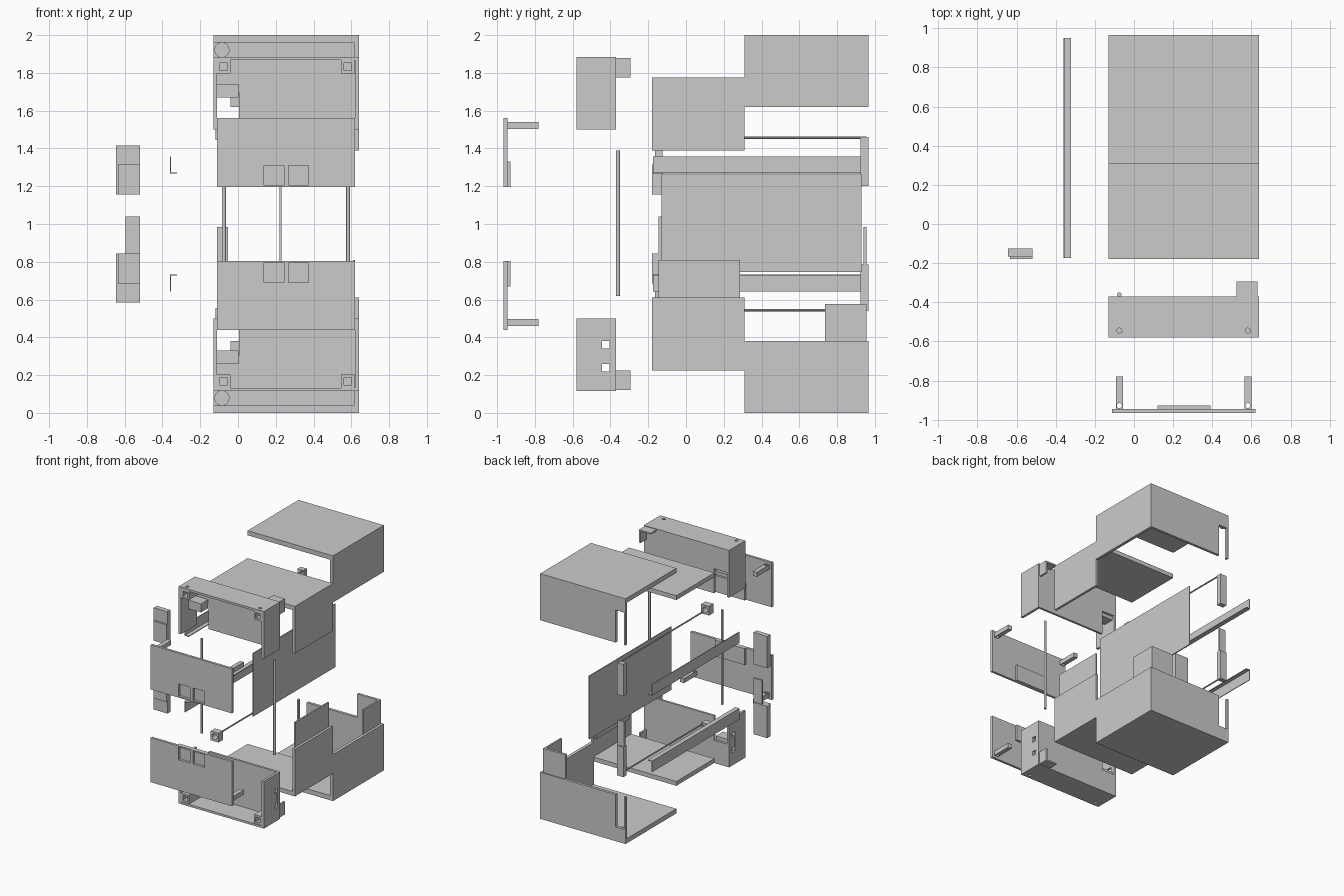
import bpy, bmesh
from mathutils import Vector

if "Cube" in bpy.data.objects:
    bpy.data.objects.remove(bpy.data.objects["Cube"])


def mesh_object(name, bm):
    me = bpy.data.meshes.new(name)
    bmesh.ops.recalc_face_normals(bm, faces=bm.faces)
    bm.to_mesh(me)
    bm.free()
    ob = bpy.data.objects.new(name, me)
    bpy.context.collection.objects.link(ob)
    return ob


def boxes(name, *specs, low=False):
    """Object of boxes (x0,x1,y0,y1,z0,z1); low flips it to the lower half."""
    bm = bmesh.new()
    for x0, x1, y0, y1, z0, z1 in specs:
        if low:
            z0, z1 = 2 - z1, 2 - z0
        c = Vector(((x0 + x1) / 2, (y0 + y1) / 2, (z0 + z1) / 2))
        s = (x1 - x0, y1 - y0, z1 - z0)
        new = bmesh.ops.create_cube(bm, size=1)["verts"]
        for v in new:
            v.co = Vector(a * b for a, b in zip(v.co, s)) + c
    return mesh_object(name, bm)


def cylinder(name, r, p0, p1, low=False, seg=20):
    p0, p1 = Vector(p0), Vector(p1)
    if low:
        p0.z, p1.z = 2 - p0.z, 2 - p1.z
    d = p1 - p0
    bm = bmesh.new()
    bmesh.ops.create_cone(bm, cap_ends=True, segments=seg, radius1=r, radius2=r, depth=d.length)
    bm.transform(d.to_track_quat('Z', 'Y').to_matrix().to_4x4())
    bmesh.ops.translate(bm, verts=bm.verts, vec=(p0 + p1) / 2)
    return mesh_object(name, bm)


def cut(ob, *cutters):
    for c in cutters:
        m = ob.modifiers.new("cut", 'BOOLEAN')
        m.operation, m.object, m.solver = 'DIFFERENCE', c, 'EXACT'
        m.use_self = True
        c.hide_render = True
        bpy.context.view_layer.objects.active = ob
        bpy.ops.object.modifier_apply(modifier=m.name)
        bpy.data.objects.remove(c)


L, R = -0.13, 0.64      # outer case sides
PEGS = (-0.075, 0.582)  # peg centres in x

for low in (False, True):
    n = "lower_" if low else "upper_"

    # rear shell: slab, right wall, back wall with a latch slot
    boxes(n + "rear_slab", (L, R, .31, .965, 1.962, 2), low=low)
    boxes(n + "rear_side_wall", (.615, R, .31, .965, 1.62, 1.962), low=low)
    back = boxes(n + "rear_back_wall", (L, .615, .943, .965, 1.62, 1.962), low=low)
    cut(back, boxes("slot", (-.115, -.04, .9, 1, 1.6, 1.885), low=low))
    cylinder(n + "rear_pivot", .04, (-.085, .935, 1.922), (-.085, .944, 1.922), low)

    # middle shell
    boxes(n + "middle_slab", (L, R, -.18, .31, 1.74, 1.775), low=low)
    boxes(n + "middle_side_wall", (.62, R, -.18, .31, 1.39, 1.74), low=low)

    # front shell: slab, two sides, back wall with window
    slab = boxes(n + "front_slab", (L, R, -.58, -.37, 1.868, 1.885), low=low)
    for x in PEGS:
        cut(slab, cylinder("hole", .013, (x, -.545, 1.8), (x, -.545, 1.95), low))
    for side, x0 in (("left", L), ("right", .62)):
        wall = boxes(n + "front_wall_" + side, (x0, x0 + .02, -.58, -.37, 1.5, 1.868), low=low)
        if low:  # finger slot with a button
            cut(wall, boxes("slot", (x0 - .1, x0 + .1, -.445, -.405, 1.62, 1.78), low=True))
            boxes("side_button_" + side, (x0 + .004, x0 + .016, -.445, -.405, 1.66, 1.74), low=True)
    boxes(n + "front_back_wall",
          (.005, .62, -.388, -.37, 1.5, 1.868),
          (-.11, .005, -.388, -.37, 1.7, 1.868), low=low)
    boxes(n + "window_block", (-.11, .003, -.48, -.388, 1.67, 1.74), low=low)
    boxes(n + "corner_bracket",
          (.525, .63, -.37, -.295, 1.868, 1.88),
          (.616, .63, -.37, -.295, 1.775, 1.868), low=low)

    # square sockets that receive the panel pegs
    for i, x in enumerate(PEGS):
        z = 1.832
        s = boxes(n + "peg_socket_%d" % i, (x - .036, x + .036, -.575, -.388, z - .036, z + .036), low=low)
        cut(s, boxes("bore", (x - .02, x + .02, -.6, -.41, z - .02, z + .02), low=low))

    # front panel with two recessed squares, backing plate and pegs
    panel = boxes(n + "front_panel", (-.112, .62, -.965, -.945, 1.197, 1.56), low=low)
    cut(panel,
        boxes("recess", (.137, .243, -1, -.9, 1.207, 1.31), low=low),
        boxes("recess", (.268, .372, -1, -.9, 1.207, 1.31), low=low))
    boxes(n + "panel_backing", (.12, .39, -.945, -.928, 1.197, 1.33), low=low)
    for i, x in enumerate(PEGS):
        peg = boxes(n + "panel_peg_%d" % i, (x - .018, x + .018, -.945, -.78, 1.503, 1.54), low=low)
        cut(peg, cylinder("hole", .013, (x, -.928, 1.4), (x, -.928, 1.6), low))

    # angle rail
    z0 = 1.267
    boxes(n + "angle_rail",
          (-.36, -.354, -.175, .95, z0, 1.357),
          (-.354, -.322, -.175, .95, z0, z0 + .006), low=low)

    # tie rod with drilled end block
    block = boxes(n + "rod_block", (-.12, -.05, -.18, -.125, 1.445, 1.52), low=low)
    cut(block, cylinder("bore", .022, (-.085, -.3, 1.482), (-.085, 0, 1.482), low))
    cylinder(n + "tie_rod", .006, (-.06, -.126, 1.456), (-.06, .955, 1.456), low, 10)

    # rear latch post and front latch block
    boxes(n + "rear_latch_post", (-.11, -.052, .925, .965, 1.2 if not low else 1.215, 1.46), low=low)
    boxes(n + "front_latch",
          (-.645, -.52, -.165, -.125, 1.155, 1.415),
          (-.635, -.52, -.18, -.165, 1.155, 1.315), low=low)

# tongues on the lower latches
boxes("rear_latch_tongue", (-.11, -.052, .94, .955, .785, .985))
boxes("front_latch_tongue", (-.595, -.52, -.145, -.13, .845, 1.04))

# inner lips of the lower shells
boxes("middle_lip", (.608, .62, -.145, .285, .4, .81))
boxes("rear_corner_lip",
      (.606, .62, .735, .955, .3, .577),
      (.42, .606, .935, .955, .3, .577))

# centre divider and vertical rods
boxes("centre_divider", (.221, .229, -.13, .93, .747, 1.262))
for i, x in enumerate((-.075, .582)):
    cylinder("vertical_rod_%d" % i, .011, (x, -.36, .62), (x, -.36, 1.39))
